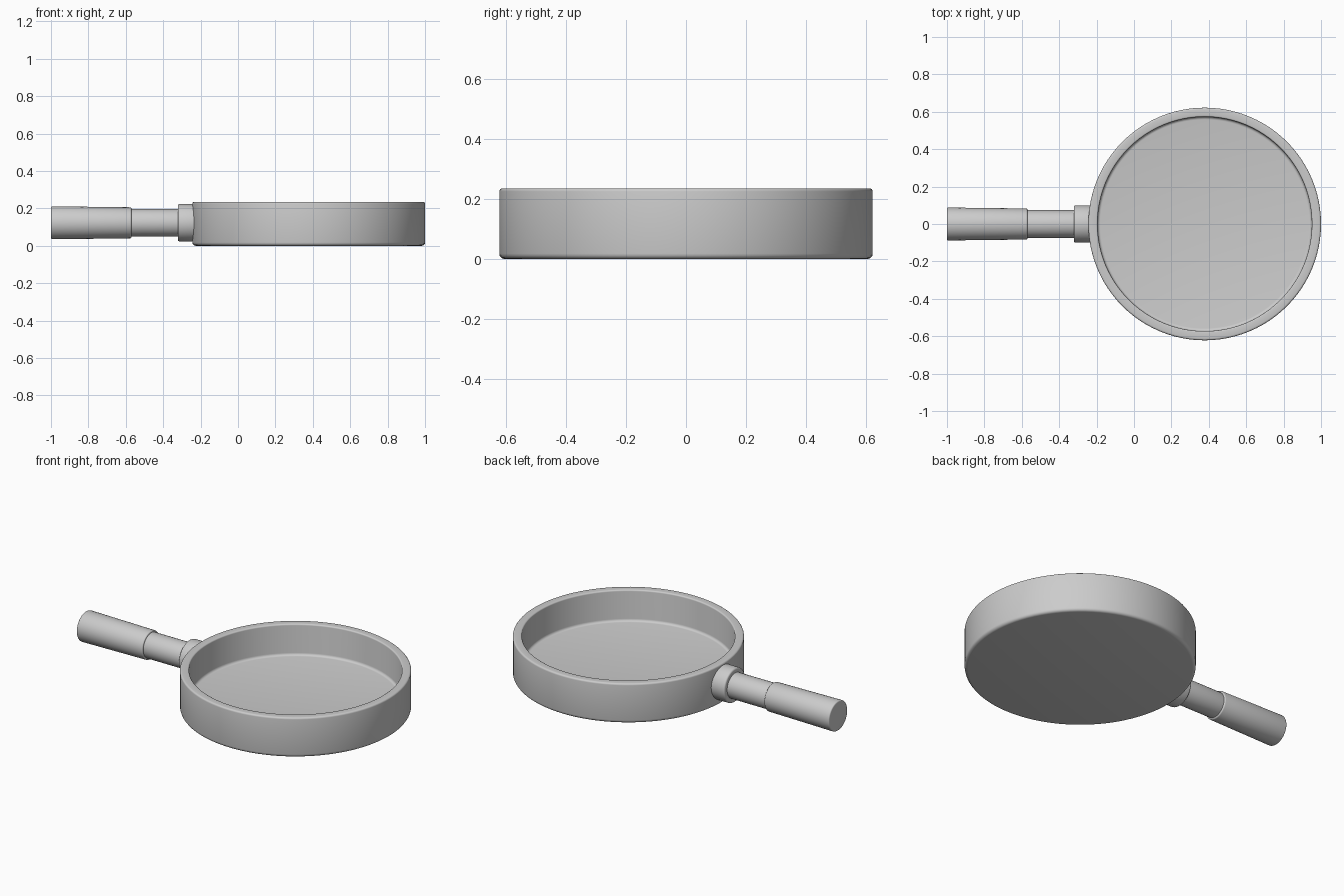
import bpy, bmesh, math
from mathutils import Matrix

if "Cube" in bpy.data.objects:
    bpy.data.objects.remove(bpy.data.objects["Cube"])


def lathe(name, profile, steps, matrix):
    """Spin (radius, height) points around z, then place with matrix."""
    bm = bmesh.new()
    rings = []
    for r, h in profile:
        if r == 0:
            rings.append([bm.verts.new((0, 0, h))] * steps)
        else:
            rings.append([bm.verts.new((r * math.cos(2 * math.pi * i / steps),
                                        r * math.sin(2 * math.pi * i / steps), h))
                          for i in range(steps)])
    for a, b in zip(rings, rings[1:]):
        for i in range(steps):
            j = (i + 1) % steps
            bm.faces.new(list(dict.fromkeys((a[i], a[j], b[j], b[i]))))
    bmesh.ops.recalc_face_normals(bm, faces=bm.faces)
    bm.transform(matrix)
    mesh = bpy.data.meshes.new(name)
    bm.to_mesh(mesh)
    bm.free()
    obj = bpy.data.objects.new(name, mesh)
    bpy.context.collection.objects.link(obj)
    bpy.ops.object.select_all(action='DESELECT')
    obj.select_set(True)
    bpy.context.view_layer.objects.active = obj
    bpy.ops.object.shade_smooth_by_angle(angle=math.radians(35))
    return obj


def arc(r, h, rad, start, end, n=4):
    """Rounded corner of a profile, angles in degrees."""
    out = []
    for i in range(n + 1):
        a = math.radians(start + (end - start) * i / n)
        out.append((r + rad * math.cos(a), h + rad * math.sin(a)))
    return out


# Pan body: rounded base, straight wall, soft rim, filleted floor
R, H, RIN, FLOOR = 0.622, 0.235, 0.573, 0.05
pan = ([(0, 0)] + arc(R - 0.018, 0.018, 0.018, -90, 0)
       + arc(R - 0.010, H - 0.010, 0.010, 0, 90)
       + arc(RIN + 0.008, H - 0.008, 0.008, 90, 180)
       + arc(RIN - 0.015, FLOOR + 0.015, 0.015, 0, -90)
       + [(0, FLOOR)])
lathe("pan_body", pan, 96, Matrix.Translation((0.378, 0, 0)))

# Handle parts lie along x: profile height becomes x
along_x = Matrix.Translation((0, 0, 0.123)) @ Matrix.Rotation(math.pi / 2, 4, 'Y')


def rod(name, x0, x1, r0, r1, bevel):
    profile = ([(0, x0)] + arc(r0 - bevel, x0 + bevel, bevel, -90, 0)
               + arc(r1 - bevel, x1 - bevel, bevel, 0, 90) + [(0, x1)])
    return lathe(name, profile, 48, along_x)


rod("handle_grip", -1.0, -0.57, 0.088, 0.083, 0.007)
rod("handle_neck", -0.60, -0.23, 0.074, 0.074, 0.004)
rod("handle_collar", -0.322, -0.215, 0.100, 0.100, 0.010)
